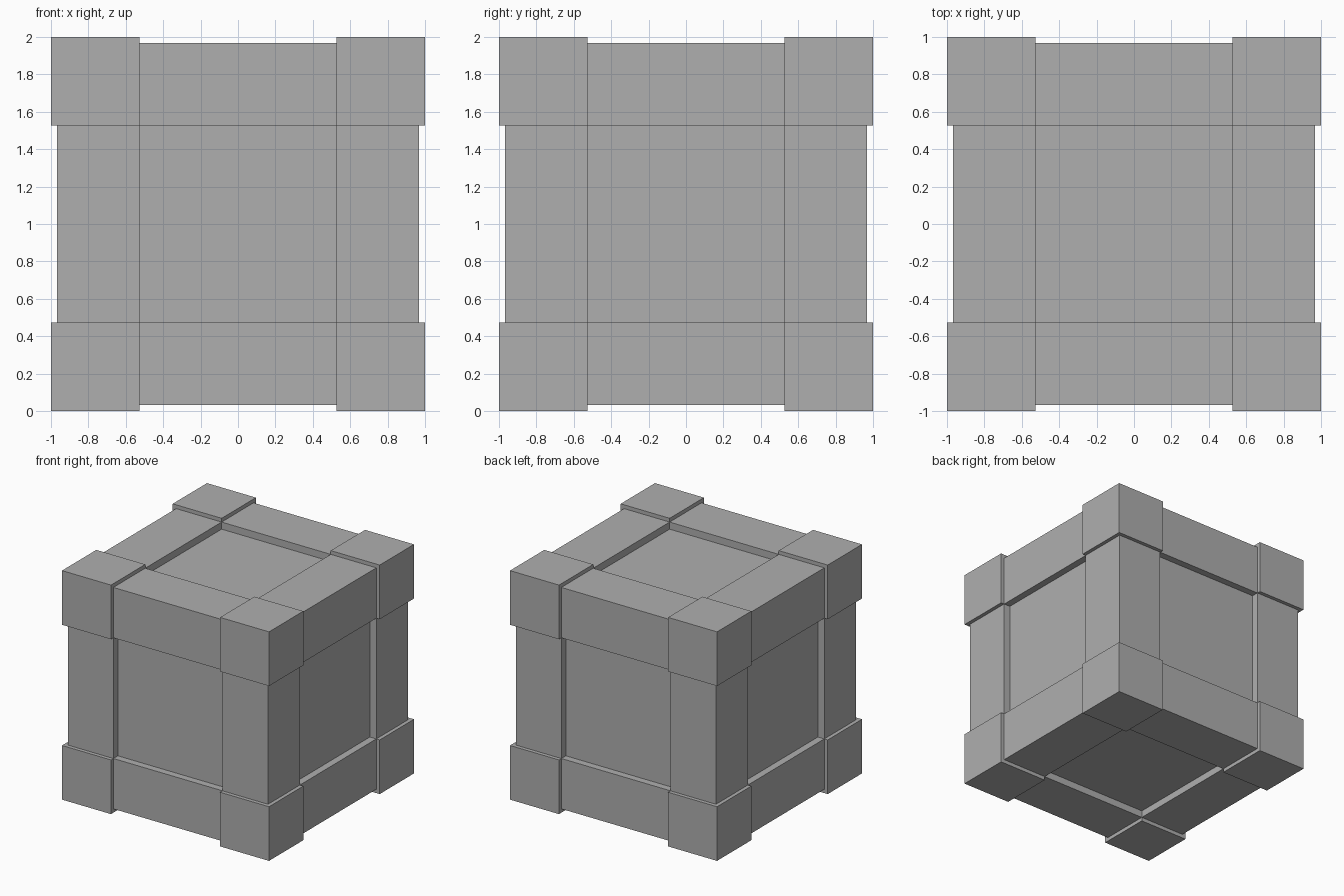
import bpy
from itertools import product

if "Cube" in bpy.data.objects:
    bpy.data.objects.remove(bpy.data.objects["Cube"])

INNER = 0.527   # inner edge of corners and beams
OUTER = 1.0     # outer face of corner blocks
BEAM = 0.967    # outer face of beams
PANEL = 0.905   # recessed panel face

# Mid grey surface
grey = bpy.data.materials.new("mid_grey")
grey.diffuse_color = (0.43, 0.43, 0.43, 1)
grey.use_nodes = True
grey.node_tree.nodes["Principled BSDF"].inputs["Base Color"].default_value = grey.diffuse_color


def box(name, lo, hi):
    """Axis-aligned box between two corners given about the crate centre."""
    centre = [(a + b) / 2 for a, b in zip(lo, hi)]
    bpy.ops.mesh.primitive_cube_add(size=1, location=(centre[0], centre[1], centre[2] + 1))
    ob = bpy.context.object
    ob.name = name
    ob.scale = [b - a for a, b in zip(lo, hi)]
    bpy.ops.object.transform_apply(location=False, rotation=False, scale=True)
    ob.data.materials.append(grey)
    return ob


def span(sign, outer):
    """Range of a part along one axis: low side, middle or high side."""
    if sign == 0:
        return (-INNER, INNER)
    return tuple(sorted((sign * INNER, sign * outer)))


# Central body whose faces show as the recessed panels
box("panel_body", (-PANEL,) * 3, (PANEL,) * 3)

# Corner blocks and the edge beams between them
for signs in product((-1, 0, 1), repeat=3):
    middles = signs.count(0)
    if middles > 1:
        continue
    name, outer = ("corner_block", OUTER) if middles == 0 else ("edge_beam", BEAM)
    ranges = [span(s, outer) for s in signs]
    box(name, [r[0] for r in ranges], [r[1] for r in ranges])
